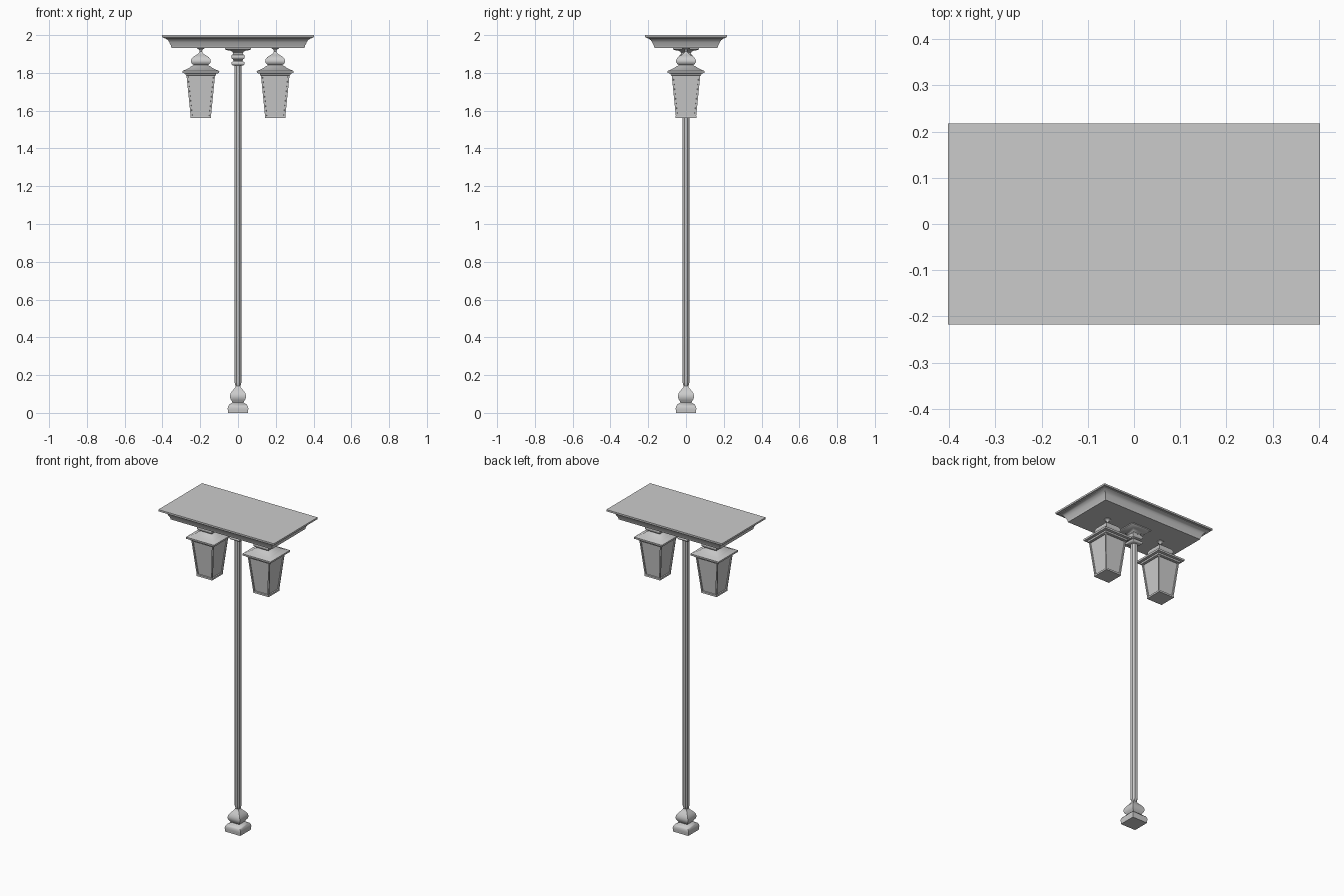
import bpy, bmesh, math

if "Cube" in bpy.data.objects:
    bpy.data.objects.remove(bpy.data.objects["Cube"])

SQUARE = [(-1, -1), (1, -1), (1, 1), (-1, 1)]
C = 0.5
CHAMFERED = [(-C, -1), (C, -1), (1, -C), (1, C), (C, 1), (-C, 1), (-1, C), (-1, -C)]
ROUND = [(math.cos(i * math.pi / 8), math.sin(i * math.pi / 8)) for i in range(16)]


def loft(name, profile, section=SQUARE, x=0.0, y_less=0.0, panels=False):
    """Stack copies of a section along (half width, z) points and skin them."""
    bm = bmesh.new()
    rings = [[bm.verts.new((x + sx * r, sy * (r - y_less), z)) for sx, sy in section]
             for r, z in profile]
    n = len(section)
    sides = []
    for a, b in zip(rings, rings[1:]):
        for i in range(n):
            j = (i + 1) % n
            sides.append(bm.faces.new((a[i], a[j], b[j], b[i])))
    bm.faces.new(rings[0][::-1])
    bm.faces.new(rings[-1])
    bmesh.ops.recalc_face_normals(bm, faces=bm.faces[:])
    if panels:
        bmesh.ops.inset_individual(bm, faces=sides, thickness=0.012)
        bmesh.ops.inset_individual(bm, faces=sides, thickness=0.001, depth=-0.006)
    mesh = bpy.data.meshes.new(name)
    bm.to_mesh(mesh)
    bm.free()
    ob = bpy.data.objects.new(name, mesh)
    bpy.context.collection.objects.link(ob)
    bpy.ops.object.select_all(action='DESELECT')
    ob.select_set(True)
    bpy.context.view_layer.objects.active = ob
    bpy.ops.object.shade_smooth_by_angle(angle=math.radians(40))
    return ob


def bulge(r0, r1, z0, z1, steps=8):
    """Half-round moulding going from r0 out to r1 and back between z0 and z1."""
    return [(r0 + (r1 - r0) * math.sin(math.pi * i / steps),
             (z0 + z1) / 2 - (z1 - z0) / 2 * math.cos(math.pi * i / steps))
            for i in range(steps + 1)]


# Square turned foot
loft("foot", [(0.053, 0), (0.053, 0.012), (0.055, 0.022), (0.053, 0.034), (0.046, 0.045),
              (0.034, 0.051), (0.029, 0.056), (0.032, 0.062), (0.038, 0.07), (0.042, 0.08),
              (0.043, 0.09), (0.040, 0.102), (0.032, 0.115), (0.021, 0.127),
              (0.014, 0.136), (0.012, 0.143)])

# Pole with chamfered corners
loft("pole", [(0.012, 0.14), (0.015, 0.15), (0.0185, 0.163), (0.0185, 1.845)], CHAMFERED)

# Collar mouldings and flared cap below the canopy
loft("collar", bulge(0.02, 0.036, 1.838, 1.862) + [(0.027, 1.866), (0.027, 1.872)]
     + bulge(0.028, 0.036, 1.873, 1.897)[1:]
     + [(0.026, 1.905), (0.03, 1.912), (0.042, 1.918), (0.062, 1.921), (0.069, 1.926),
        (0.069, 1.936)])

# Canopy: thin slab above a cove moulding
loft("canopy", [(0.352, 1.932), (0.355, 1.945), (0.360, 1.953), (0.364, 1.963),
                (0.371, 1.973), (0.382, 1.981), (0.394, 1.985), (0.394, 1.988),
                (0.403, 1.989), (0.403, 2.0)], y_less=0.185)

# Two hanging lanterns
for side, x in (("left", -0.197), ("right", 0.197)):
    loft(side + "_hanger", [(0.007, 1.895), (0.007, 1.918), (0.011, 1.925), (0.02, 1.929),
                            (0.02, 1.934)], ROUND, x)
    loft(side + "_lantern_roof", [
        (0.076, 1.785), (0.080, 1.788), (0.082, 1.797), (0.097, 1.799), (0.098, 1.81),
        (0.078, 1.818), (0.062, 1.826), (0.052, 1.834), (0.040, 1.839), (0.038, 1.842),
        (0.046, 1.847), (0.052, 1.856), (0.053, 1.863), (0.050, 1.873), (0.042, 1.883),
        (0.029, 1.892), (0.017, 1.899), (0.010, 1.907), (0.008, 1.912)], x=x)
    loft(side + "_lantern_body", [(0.053, 1.562), (0.076, 1.79)], x=x, panels=True)
    loft(side + "_lantern_base", [(0.055, 1.56), (0.055, 1.571)], x=x)
